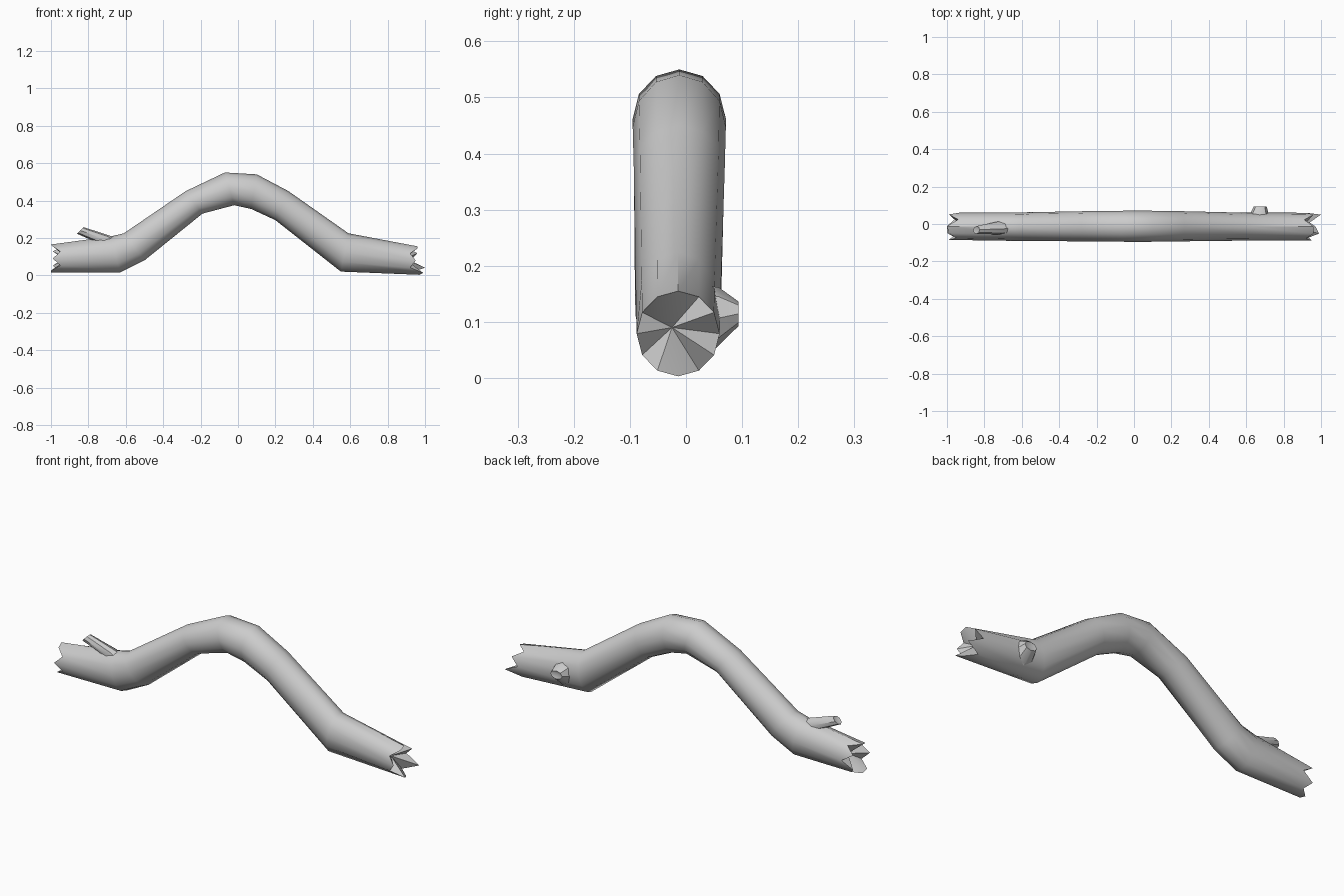
import bpy, math
from mathutils import Vector

cube = bpy.data.objects.get("Cube")
if cube:
    bpy.data.objects.remove(cube, do_unlink=True)

bark = bpy.data.materials.new("bark_grey")
bark.use_nodes = True
colour = (0.6, 0.6, 0.6, 1)
bark.diffuse_color = colour
bark.node_tree.nodes["Principled BSDF"].inputs["Base Color"].default_value = colour


def ring(top, bottom, half_width, sides):
    """Oval ring through a top and a bottom point, widened along half_width."""
    top, bottom, side = Vector(top), Vector(bottom), Vector(half_width)
    mid, up = (top + bottom) / 2, (top - bottom) / 2
    angles = [2 * math.pi * k / sides for k in range(sides)]
    return [mid + up * math.cos(a) + side * math.sin(a) for a in angles]


def tube(name, rings, start_cap, end_cap):
    """Skin the rings and close both ends with a fan to a cap point."""
    n = len(rings[0])
    verts = [v for r in rings for v in r] + [Vector(start_cap), Vector(end_cap)]
    last = (len(rings) - 1) * n
    faces = []
    for k in range(n):
        j = (k + 1) % n
        for b in range(0, last, n):
            faces.append((b + k, b + j, b + n + j, b + n + k))
        faces.append((j, k, len(verts) - 2))
        faces.append((last + k, last + j, len(verts) - 1))
    mesh = bpy.data.meshes.new(name)
    mesh.from_pydata(verts, [], faces)
    mesh.materials.append(bark)
    obj = bpy.data.objects.new(name, mesh)
    bpy.context.collection.objects.link(obj)
    # Outward normals, smooth sides and crisp broken rims
    bpy.ops.object.select_all(action='DESELECT')
    obj.select_set(True)
    bpy.context.view_layer.objects.active = obj
    bpy.ops.object.mode_set(mode='EDIT')
    bpy.ops.mesh.select_all(action='SELECT')
    bpy.ops.mesh.normals_make_consistent(inside=False)
    bpy.ops.object.mode_set(mode='OBJECT')
    bpy.ops.object.shade_smooth_by_angle(angle=math.radians(40))
    return obj


# Arched trunk: top x, top z, bottom x, bottom z, centre y, half width
SECTIONS = [
    (-1.00, 0.165, -1.00, 0.015, -0.012, 0.073),
    (-0.68, 0.208, -0.63, 0.015, -0.014, 0.076),
    (-0.61, 0.225, -0.50, 0.080, -0.014, 0.077),
    (-0.28, 0.450, -0.19, 0.330, -0.012, 0.081),
    (-0.07, 0.550, -0.02, 0.375, -0.012, 0.083),
    (0.10, 0.540, 0.07, 0.355, -0.012, 0.083),
    (0.27, 0.450, 0.20, 0.295, -0.012, 0.081),
    (0.59, 0.225, 0.55, 0.020, -0.014, 0.075),
    (0.97, 0.155, 0.97, 0.003, -0.014, 0.074),
]
trunk_rings = [ring((tx, y, tz), (bx, y, bz), (0, -w, 0), 12)
               for tx, tz, bx, bz, y, w in SECTIONS]

# Splintered ends: push each rim point in or out along the trunk
LEFT_RIM = [0, 0.01, 0.05, 0.01, 0.05, 0, 0, 0.04, 0.01, 0.07, 0.01, 0.06]
RIGHT_RIM = [0.01, 0.01, 0.05, 0.02, 0.05, -0.02, 0, 0.05, -0.03, 0.05, 0.01, 0.06]
for k in range(12):
    trunk_rings[0][k].x += LEFT_RIM[k]
    trunk_rings[-1][k].x -= RIGHT_RIM[k]
tube("trunk", trunk_rings, (-0.91, -0.02, 0.09), (0.89, -0.025, 0.09))

# Broken twig leaning along the top of the right end
tube("twig", [
    ring((-0.64, -0.02, 0.185), (-0.73, -0.02, 0.14), (0, -0.034, 0), 8),
    ring((-0.68, -0.025, 0.210), (-0.78, -0.018, 0.187), (0, -0.034, 0), 8),
    ring((-0.825, -0.030, 0.258), (-0.86, -0.034, 0.222), (0, -0.021, 0), 8),
], (-0.69, -0.02, 0.16), (-0.835, -0.032, 0.238))

# Short knot on the back of the left end
tube("knot", [
    ring((0.67, 0.03, 0.165), (0.67, 0.03, 0.04), (0.06, 0, 0), 8),
    ring((0.67, 0.058, 0.162), (0.67, 0.050, 0.05), (0.05, 0, 0), 8),
    ring((0.675, 0.094, 0.136), (0.675, 0.094, 0.093), (0.034, 0, 0), 8),
], (0.67, 0.03, 0.10), (0.675, 0.085, 0.115))
